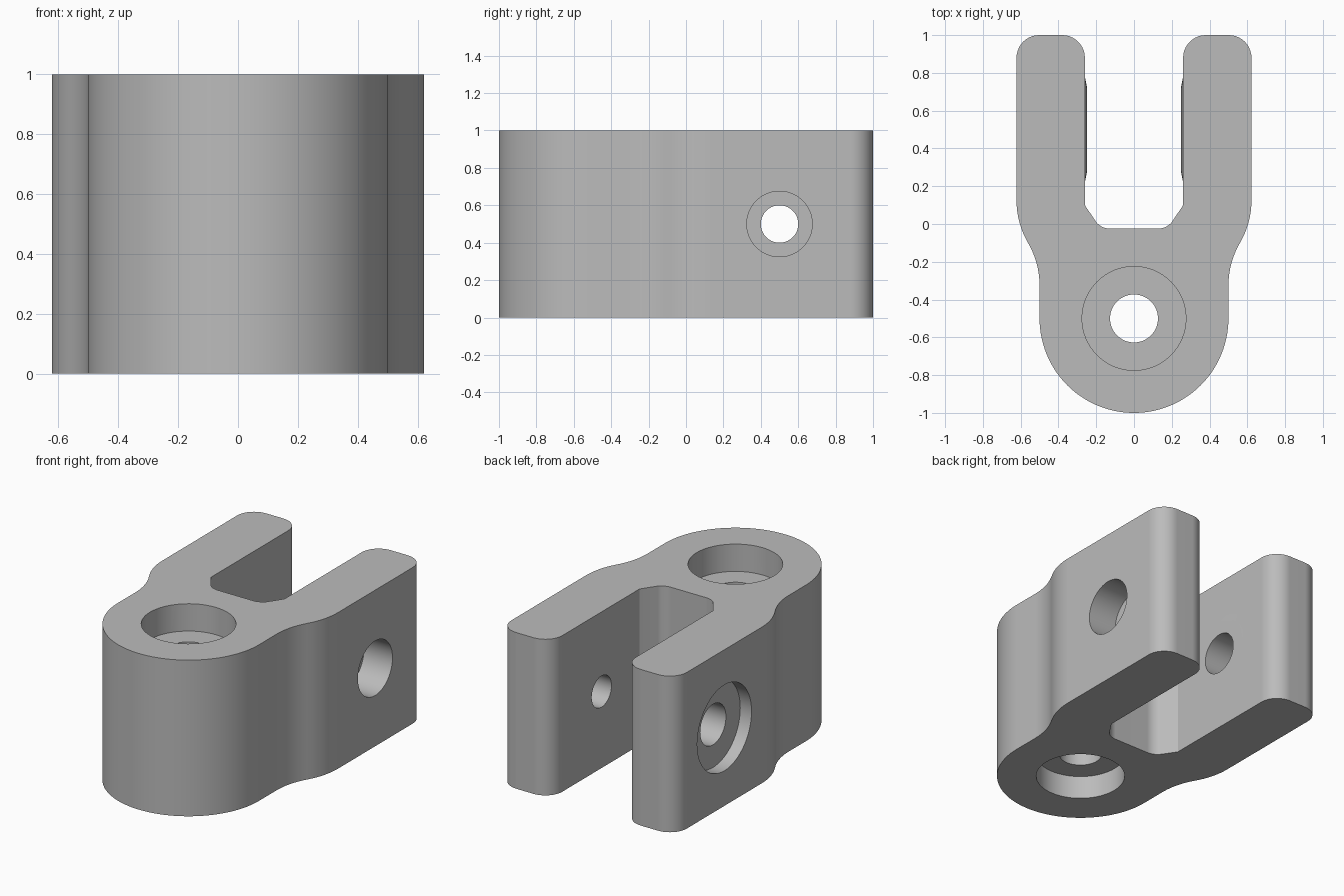
import bpy
import bmesh
from math import sin, cos, pi, atan, radians
from mathutils import Matrix

cube = bpy.data.objects.get("Cube")
if cube:
    bpy.data.objects.remove(cube)

grey = bpy.data.materials.new("plain grey")
grey.use_nodes = True
colour = (0.5, 0.5, 0.5, 1)
grey.diffuse_color = colour
grey.node_tree.nodes["Principled BSDF"].inputs["Base Color"].default_value = colour


def make_object(name, bm):
    bmesh.ops.recalc_face_normals(bm, faces=bm.faces)
    mesh = bpy.data.meshes.new(name)
    bm.to_mesh(mesh)
    bm.free()
    mesh.materials.append(grey)
    obj = bpy.data.objects.new(name, mesh)
    bpy.context.collection.objects.link(obj)
    return obj


def arc(cx, cy, r, start, end, steps):
    angles = [radians(start + (end - start) * i / steps) for i in range(steps + 1)]
    return [(cx + r * cos(a), cy + r * sin(a)) for a in angles]


def cylinder(name, axis, centre, start, end, r1, r2=None):
    """Cylinder or cone along x or z, with r1 at start and r2 at end."""
    bm = bmesh.new()
    bmesh.ops.create_cone(bm, cap_ends=True, segments=64, radius1=r1,
                          radius2=r1 if r2 is None else r2, depth=abs(end - start))
    turn = Matrix.Rotation(pi / 2, 4, 'Y') if axis == 'x' else Matrix()
    if end < start:
        turn = turn @ Matrix.Rotation(pi, 4, 'X')
    middle = (start + end) / 2
    if axis == 'x':
        place = (middle, centre[0], centre[1])
    else:
        place = (centre[0], centre[1], middle)
    bm.transform(Matrix.Translation(place) @ turn)
    return make_object(name, bm)


def combine(target, tool, operation):
    mod = target.modifiers.new(tool.name, 'BOOLEAN')
    mod.operation = operation
    mod.solver = 'EXACT'
    mod.object = tool
    bpy.context.view_layer.objects.active = target
    bpy.ops.object.modifier_apply(modifier=mod.name)
    bpy.data.objects.remove(tool)


# Right half of the outline, from the rounded nose to the slot floor
arm_out, arm_in, nose = 0.622, 0.26, 0.5
half_w, half_h = (arm_out - nose) / 2, 0.225
bend = 2 * atan(half_w / half_h)
bend_r = half_h / sin(bend)
deg = bend * 180 / pi
bend_y = -0.1
half = arc(0, -0.5, nose, -90, 0, 28)
half += arc(nose + bend_r, bend_y - half_h, bend_r, 180, 180 - deg, 8)
half += arc(arm_out - bend_r, bend_y + half_h, bend_r, -deg, 0, 8)[1:]
half += arc(arm_out - 0.12, 0.88, 0.12, 0, 90, 10)
half += arc(arm_in + 0.12, 0.88, 0.12, 90, 180, 10)
half += [(arm_in, 0.1), (arm_in - 0.01, 0.084)]
half += arc(0.125, 0.075, 0.1, -45, -90, 5)

# Extruded body
bm = bmesh.new()
outline = half + [(-x, y) for x, y in reversed(half[1:])]
base = bm.faces.new([bm.verts.new((x, y, 0)) for x, y in outline])
top = bmesh.ops.extrude_face_region(bm, geom=[base])["geom"]
bmesh.ops.translate(bm, vec=(0, 0, 1), verts=[v for v in top if isinstance(v, bmesh.types.BMVert)])
body = make_object("clevis_body", bm)

# Low tapered bosses on the inner faces of both arms
pin = (0.5, 0.5)
for side in (1, -1):
    boss = cylinder("arm_boss", 'x', pin, side * (arm_in + 0.01), side * (arm_in - 0.012), 0.33, 0.22)
    combine(body, boss, 'UNION')

# Vertical bolt hole, counterbored at both ends
eye = (0, -0.5)
for name, start, end, radius in (("bolt_hole", -0.1, 1.1, 0.127),
                                 ("top_counterbore", 0.825, 1.1, 0.275),
                                 ("bottom_counterbore", -0.1, 0.15, 0.265)):
    combine(body, cylinder(name, 'z', eye, start, end, radius), 'DIFFERENCE')

# Cross pin holes, different in each arm
for name, start, end, radius in (("left_hole", 0.1, 0.8, 0.1),
                                 ("left_counterbore", 0.42, 0.8, 0.175),
                                 ("right_hole", -0.8, -0.1, 0.13),
                                 ("right_counterbore", -0.8, -arm_out + 0.08, 0.275)):
    combine(body, cylinder(name, 'x', pin, start, end, radius), 'DIFFERENCE')

# Smooth curves with crisp rims
bpy.ops.object.select_all(action='DESELECT')
body.select_set(True)
bpy.context.view_layer.objects.active = body
bpy.ops.object.shade_smooth_by_angle(angle=radians(30))
normals = body.modifiers.new("even_shading", 'WEIGHTED_NORMAL')
normals.keep_sharp = True
